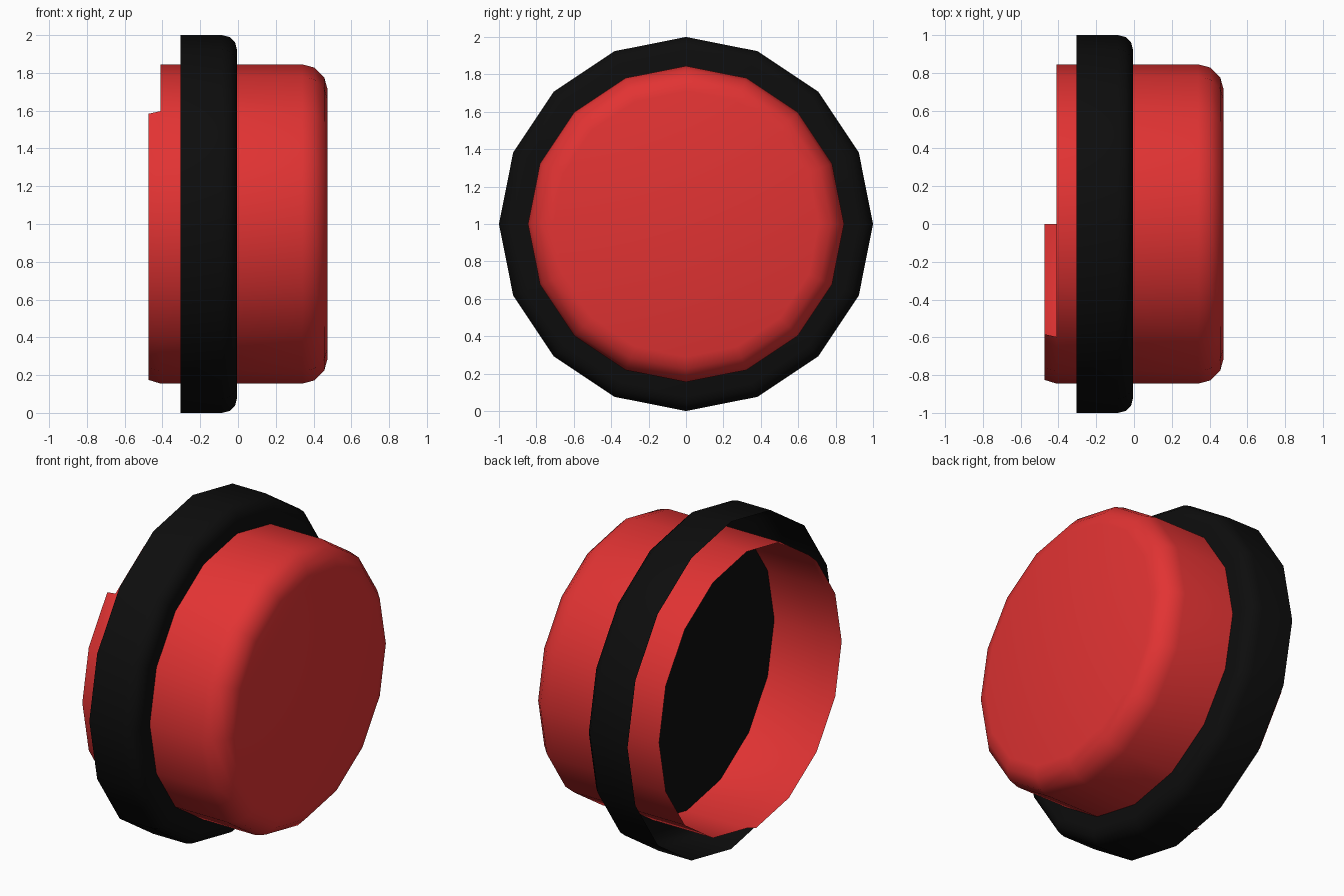
import bpy, bmesh, math

if "Cube" in bpy.data.objects:
    bpy.data.objects.remove(bpy.data.objects["Cube"])

SIDES = 16
CENTRE_Z = 1.0


def material(name, colour):
    m = bpy.data.materials.new(name)
    m.diffuse_color = (*colour, 1.0)
    m.use_nodes = True
    m.node_tree.nodes["Principled BSDF"].inputs["Base Color"].default_value = m.diffuse_color
    return m


red = material("button red", (0.76, 0.033, 0.033))
black = material("housing black", (0.004, 0.004, 0.004))


def ring(bm, x, r):
    """Ring of vertices around the x axis, starting at the top and going to -y."""
    verts = []
    for k in range(SIDES):
        a = 2 * math.pi * k / SIDES
        verts.append(bm.verts.new((x, -r * math.sin(a), CENTRE_Z + r * math.cos(a))))
    return verts


def bridge(bm, back, front, steps=range(SIDES)):
    for k in steps:
        n = (k + 1) % SIDES
        bm.faces.new((back[k], back[n], front[n], front[k]))


def turned_cap(name, profile, mat, lip=None):
    """Open-backed cup turned from (x, radius) points, closed by a front disc."""
    bm = bmesh.new()
    rings = [ring(bm, x, r) for x, r in profile]
    for back, front in zip(rings, rings[1:]):
        bridge(bm, back, front)
    bm.faces.new(rings[-1])
    # partial lip behind the open rim
    if lip:
        x, r, steps = lip
        bridge(bm, ring(bm, x, r), rings[0], steps)
        loose = [v for v in bm.verts if not v.link_faces]
        bmesh.ops.delete(bm, geom=loose, context='VERTS')
    bmesh.ops.recalc_face_normals(bm, faces=bm.faces[:])
    # front disc must look forward
    bm.faces.ensure_lookup_table()
    disc = max(bm.faces, key=lambda f: f.calc_center_median().x)
    if disc.normal.x < 0:
        bmesh.ops.reverse_faces(bm, faces=bm.faces[:])
    mesh = bpy.data.meshes.new(name)
    bm.to_mesh(mesh)
    bm.free()
    mesh.materials.append(mat)
    obj = bpy.data.objects.new(name, mesh)
    bpy.context.collection.objects.link(obj)
    bpy.ops.object.select_all(action='DESELECT')
    obj.select_set(True)
    bpy.context.view_layer.objects.active = obj
    bpy.ops.object.shade_smooth_by_angle(angle=math.radians(35))
    return obj


# Black collar: shallow cup with rounded front edge
turned_cap("collar",
           [(-0.305, 1.0), (-0.085, 1.0), (-0.045, 0.99), (-0.015, 0.96), (-0.005, 0.92)],
           black)

# Red push button: deep cup with rounded front and a partial lip at the back
turned_cap("push_button",
           [(-0.41, 0.845), (0.34, 0.845), (0.405, 0.828), (0.457, 0.775), (0.475, 0.71)],
           red, lip=(-0.475, 0.825, range(2, 8)))
